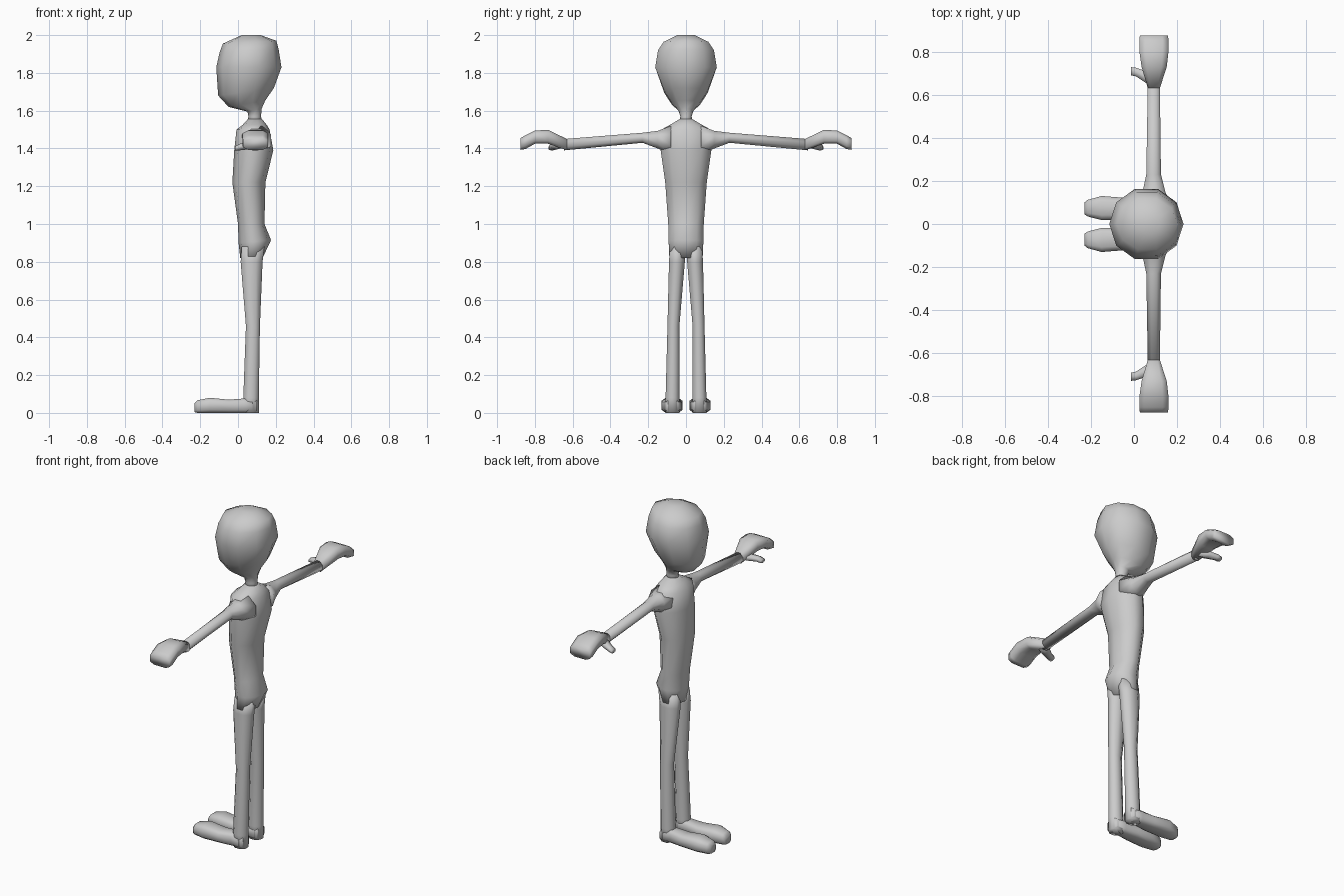
import bpy, bmesh, math

grey = bpy.data.materials.new("plain grey")
grey.diffuse_color = (0.6, 0.6, 0.6, 1)


def loft(name, axis, rings, sides=8, half_step=True, square=1.0, mirror=False):
    """Skin rings along an axis. Ring: (position, a0, a1, b0, b1), where a and b
    are the two other axes in x, y, z order. A position pair tilts the ring."""
    def power(v):
        return math.copysign(abs(v) ** square, v) if abs(v) > 1e-6 else 0.0
    angles = [2 * math.pi * (i + 0.5 * half_step) / sides for i in range(sides)]
    unit = [(power(math.cos(t)), power(math.sin(t))) for t in angles]
    ma, mb = (max(abs(u[k]) for u in unit) for k in (0, 1))
    bm = bmesh.new()
    loops = []
    for pos, a0, a1, b0, b1 in rings:
        p0, p1 = pos if isinstance(pos, tuple) else (pos, pos)
        loop = []
        for u, v in unit:
            u, v = u / ma, v / mb
            a = (a0 + a1) / 2 + u * (a1 - a0) / 2
            b = (b0 + b1) / 2 + v * (b1 - b0) / 2
            p = p0 + (p1 - p0) * (u + 1) / 2
            co = {"x": (p, a, b), "y": (a, p, b), "z": (a, b, p)}[axis]
            loop.append(bm.verts.new(co))
        loops.append(loop)
    for lo, hi in zip(loops, loops[1:]):
        for i in range(sides):
            j = (i + 1) % sides
            bm.faces.new((lo[i], lo[j], hi[j], hi[i]))
    bm.faces.new(loops[0])
    bm.faces.new(loops[-1])
    bmesh.ops.recalc_face_normals(bm, faces=bm.faces)
    for f in bm.faces:
        f.smooth = True
    mesh = bpy.data.meshes.new(name)
    bm.to_mesh(mesh)
    bm.free()
    mesh.materials.append(grey)
    obj = bpy.data.objects.new(name, mesh)
    bpy.context.collection.objects.link(obj)
    if mirror:
        mod = obj.modifiers.new("other side", "MIRROR")
        mod.use_axis = (False, True, False)
    return obj


# Head and neck, chin forward (-x)
loft("head", "z", [
    (1.52, 0.05, 0.13, -0.035, 0.035),
    (1.57, 0.055, 0.122, -0.03, 0.03),
    ((1.595, 1.61), 0.05, 0.125, -0.04, 0.04),
    ((1.62, 1.655), -0.05, 0.145, -0.075, 0.075),
    ((1.68, 1.72), -0.105, 0.19, -0.115, 0.115),
    (1.83, -0.115, 0.23, -0.163, 0.163),
    ((1.91, 1.925), -0.097, 0.215, -0.148, 0.148),
    ((1.955, 1.97), -0.08, 0.203, -0.118, 0.118),
    (2.0, 0.02, 0.12, -0.045, 0.045),
], sides=10, half_step=False)

# Torso with shoulders and hips
loft("torso", "z", [
    (0.82, 0.012, 0.13, -0.088, 0.088),
    ((0.9, 0.915), 0.003, 0.175, -0.092, 0.092),
    (1.0, 0.0, 0.14, -0.094, 0.094),
    (1.22, -0.03, 0.145, -0.11, 0.11),
    (1.39, -0.02, 0.187, -0.134, 0.134),
    (1.50, -0.008, 0.167, -0.13, 0.13),
    (1.525, 0.025, 0.152, -0.085, 0.085),
    (1.555, 0.052, 0.128, -0.035, 0.035),
], sides=10, half_step=False)

# Arms
loft("arm", "y", [
    (0.08, 0.015, 0.175, 1.37, 1.52),
    (0.15, 0.04, 0.145, 1.40, 1.493),
    (0.23, 0.057, 0.125, 1.43, 1.483),
    (0.645, 0.064, 0.12, 1.39, 1.45),
], mirror=True)

# Mitten hands, cupped downward
loft("hand", "y", [
    (0.63, 0.064, 0.12, 1.39, 1.45),
    (0.73, 0.035, 0.152, 1.425, 1.498),
    (0.80, 0.025, 0.16, 1.425, 1.495),
    ((0.85), 0.025, 0.16, 1.397, 1.47),
    (0.875, 0.027, 0.158, 1.393, 1.455),
], square=0.6, mirror=True)

# Thumbs
loft("thumb", "x", [
    (0.10, 0.64, 0.69, 1.40, 1.445),
    (0.055, 0.655, 0.71, 1.395, 1.435),
    (0.01, 0.685, 0.725, 1.39, 1.425),
    (-0.015, 0.69, 0.728, 1.388, 1.412),
], sides=6, mirror=True)

# Legs
loft("leg", "z", [
    (0.0, 0.03, 0.11, 0.035, 0.108),
    (0.08, 0.028, 0.11, 0.035, 0.108),
    (0.46, 0.042, 0.116, 0.035, 0.098),
    (0.80, 0.014, 0.13, 0.006, 0.09),
    (0.88, 0.02, 0.14, 0.006, 0.085),
], mirror=True)

# Feet
loft("foot", "x", [
    (0.10, 0.036, 0.107, 0.0, 0.07),
    (0.03, 0.032, 0.11, 0.0, 0.076),
    (-0.05, 0.022, 0.122, 0.0, 0.07),
    (-0.15, 0.018, 0.13, 0.0, 0.08),
    (-0.215, 0.035, 0.112, 0.0, 0.067),
    (-0.23, 0.045, 0.1, 0.004, 0.05),
], square=0.6, mirror=True)
